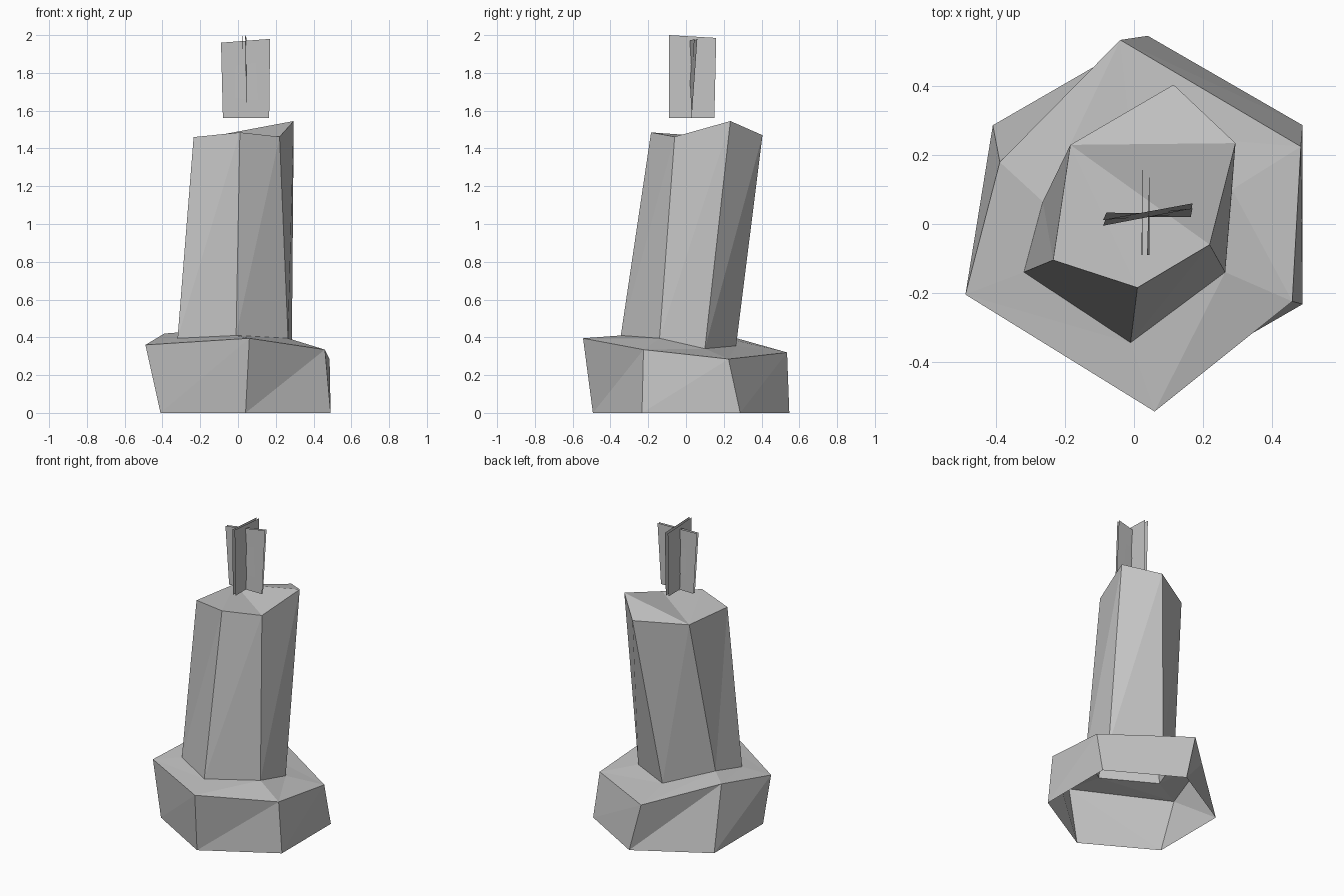
import bpy, math

if "Cube" in bpy.data.objects:
    bpy.data.objects.remove(bpy.data.objects["Cube"])

gray = bpy.data.materials.new("plain_gray")
gray.diffuse_color = (0.55, 0.55, 0.55, 1)
gray.use_nodes = True
gray.node_tree.nodes["Principled BSDF"].inputs["Base Color"].default_value = gray.diffuse_color


def make_part(name, verts, faces):
    mesh = bpy.data.meshes.new(name)
    mesh.from_pydata(verts, [], faces)
    mesh.materials.append(gray)
    mesh.update()
    obj = bpy.data.objects.new(name, mesh)
    bpy.context.collection.objects.link(obj)
    return obj


def loft(name, rings, cap_corner=None):
    """Triangulated skin through six-sided rings, with an optional fan cap."""
    n = len(rings[0])
    verts = [p for ring in rings for p in ring]
    faces = []
    for r in range(len(rings) - 1):
        for i in range(n):
            j = (i + 1) % n
            a, b = r * n, (r + 1) * n
            faces += [(a + i, a + j, b + j), (a + i, b + j, b + i)]
    if cap_corner is not None:
        top = (len(rings) - 1) * n
        for k in range(1, n - 1):
            faces.append((top + cap_corner, top + (cap_corner + k) % n,
                          top + (cap_corner + k + 1) % n))
    return make_part(name, verts, faces)


# Rings run counter-clockwise from the front corner
foot = [(0.04 + 0.52 * math.cos(math.radians(a)),
         0.027 + 0.52 * math.sin(math.radians(a)), 0)
        for a in range(-90, 270, 60)]
rim = [(0.06, -0.545, 0.395), (0.46, -0.225, 0.335), (0.485, 0.225, 0.285),
       (-0.04, 0.535, 0.32), (-0.39, 0.18, 0.42), (-0.49, -0.205, 0.36)]
neck = [(-0.01, -0.345, 0.41), (0.265, -0.14, 0.395), (0.285, 0.10, 0.34),
        (-0.01, 0.265, 0.355), (-0.265, 0.065, 0.43), (-0.32, -0.14, 0.395)]
crown = [(0.01, -0.185, 1.485), (0.22, -0.06, 1.462), (0.295, 0.235, 1.545),
         (0.115, 0.405, 1.47), (-0.185, 0.23, 1.455), (-0.235, -0.105, 1.46)]

# Open-bottomed base with its sloping shoulder, then the leaning pillar
loft("base", [foot, rim, neck])
loft("pillar", [neck, crown], cap_corner=4)

# Flame: two pairs of thin crossed sheets, slightly twisted
quad = [(0, 1, 2, 3)]
make_part("flame_side_left", [(0.025, 0.15, 1.56), (0.025, -0.09, 1.56),
                              (0.022, -0.09, 2.0), (0.024, 0.16, 1.985)], quad)
make_part("flame_side_right", [(0.045, -0.09, 1.56), (0.045, 0.15, 1.56),
                               (0.045, 0.16, 1.985), (0.038, -0.09, 2.0)], quad)
make_part("flame_front", [(-0.08, 0.02, 1.56), (0.165, 0.02, 1.56),
                          (0.17, 0.045, 1.98), (-0.09, -0.005, 1.96)], quad)
make_part("flame_back", [(0.165, 0.03, 1.56), (-0.08, 0.033, 1.56),
                         (-0.09, 0.012, 1.96), (0.17, 0.06, 1.98)], quad)
